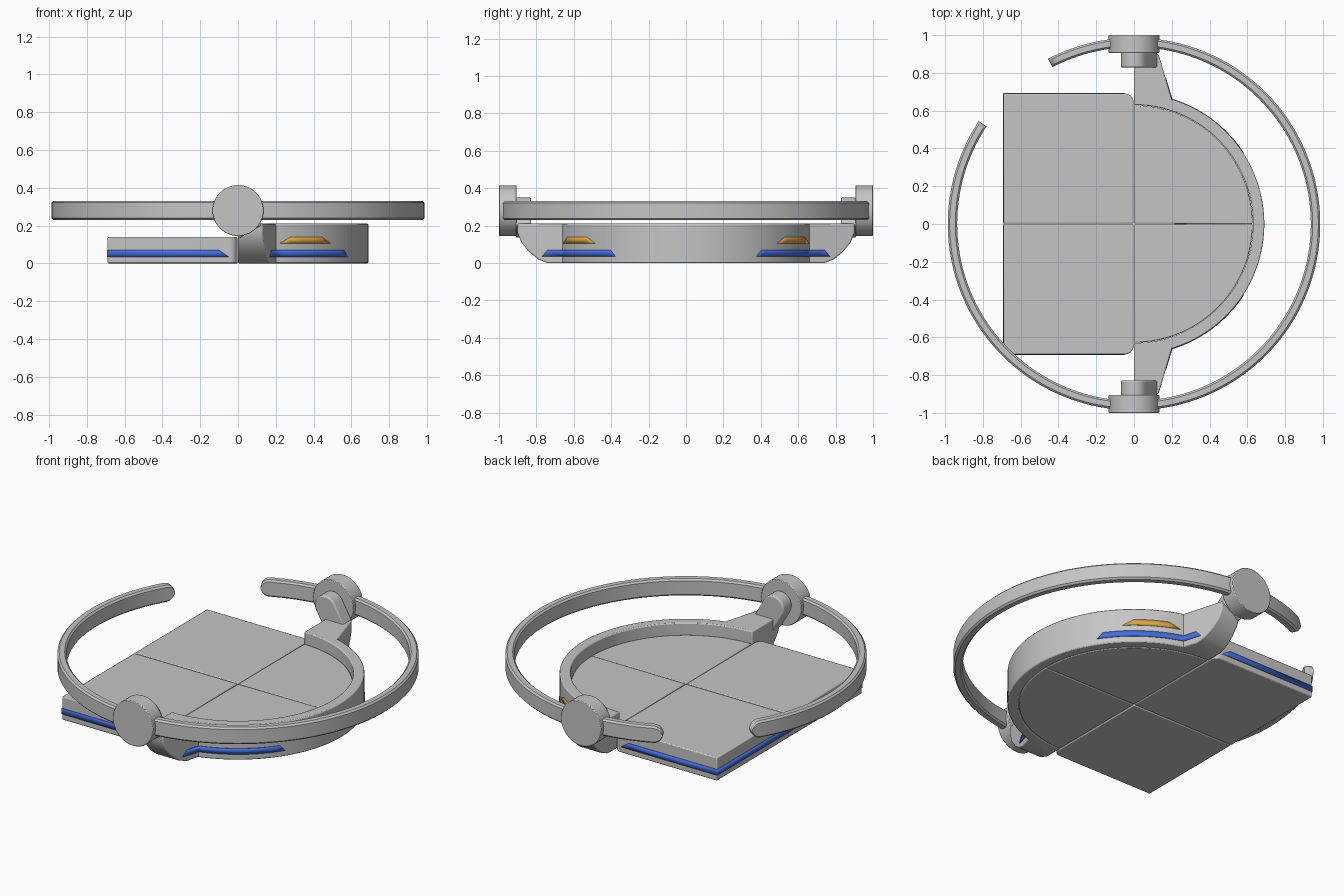
import bpy, bmesh
from math import sin, cos, pi, radians, sqrt

cube = bpy.data.objects.get("Cube")
if cube:
    bpy.data.objects.remove(cube, do_unlink=True)


def material(name, rgb):
    m = bpy.data.materials.new(name)
    m.use_nodes = True
    m.diffuse_color = (*rgb, 1)
    m.node_tree.nodes["Principled BSDF"].inputs["Base Color"].default_value = (*rgb, 1)
    return m


GREY = material("light_grey", (0.56, 0.56, 0.56))
BLUE = material("blue", (0.06, 0.156, 0.72))
ORANGE = material("orange", (0.74, 0.39, 0.06))


def finish(name, bm, mat, bevel=0.0):
    bmesh.ops.recalc_face_normals(bm, faces=bm.faces)
    me = bpy.data.meshes.new(name)
    bm.to_mesh(me)
    bm.free()
    me.materials.append(mat)
    ob = bpy.data.objects.new(name, me)
    bpy.context.collection.objects.link(ob)
    bpy.ops.object.select_all(action='DESELECT')
    ob.select_set(True)
    bpy.context.view_layer.objects.active = ob
    bpy.ops.object.shade_smooth_by_angle(angle=radians(30))
    if bevel:
        mod = ob.modifiers.new("edge_bevel", 'BEVEL')
        mod.width = bevel
        mod.segments = 2
        mod.limit_method = 'ANGLE'
        mod.angle_limit = radians(40)
    return ob


def prism(name, outline, lo, hi, place, bevel):
    """Extrude a 2D outline from lo to hi; place maps (a, b, h) to space."""
    bm = bmesh.new()
    low, high = [[bm.verts.new(place(a, b, h)) for a, b in outline] for h in (lo, hi)]
    bm.faces.new(low)
    bm.faces.new(high)
    n = len(outline)
    for i in range(n):
        j = (i + 1) % n
        bm.faces.new((low[i], low[j], high[j], high[i]))
    return finish(name, bm, GREY, bevel)


def arc(r, a0, a1, n, cx=0.0, cy=0.0):
    return [(cx + r * cos(radians(a0 + (a1 - a0) * i / n)),
             cy + r * sin(radians(a0 + (a1 - a0) * i / n))) for i in range(n + 1)]


def stripe(name, path, z0, z1, mat):
    """Thin painted band along a path, with slanted ends."""
    bm = bmesh.new()
    low = [bm.verts.new((x, y, z0)) for x, y in path]
    high = [bm.verts.new((x, y, z1)) for x, y in path[1:-1]]
    bm.faces.new((low[0], low[1], high[0]))
    for i in range(len(high) - 1):
        bm.faces.new((low[i + 1], low[i + 2], high[i + 1], high[i]))
    bm.faces.new((low[-2], low[-1], high[-1]))
    ob = finish(name, bm, mat)
    mod = ob.modifiers.new("thickness", 'SOLIDIFY')
    mod.thickness = 0.004
    mod.offset = 0


def flank(y):
    """Outer x of the support arm at depth y."""
    return 0.2 - 0.07 * (y - 0.66) / 0.24


RIM, PLATE_R, SIDE = 0.69, 0.628, 0.69
PLATE_TOP, RIM_TOP, AXIS_Z = 0.14, 0.21, 0.28

# Raised half-round rim
prism("half_round_rim", arc(RIM, -90, 90, 72) + arc(PLATE_R + 0.002, 90, -90, 72),
      0, RIM_TOP, lambda a, b, h: (a, b, h), 0.006)

for s, side in ((-1, "front"), (1, "back")):
    def plan(a, b, h, s=s):
        return (a, s * b, h)

    def wall(a, b, h, s=s):
        return (a, s * h, b)

    # Floor plates: quarter round and square
    prism(side + "_round_plate", [(0.002, 0.002)] + arc(PLATE_R, 0, 89.8, 36),
          0, PLATE_TOP, plan, 0.006)
    prism(side + "_square_plate",
          [(-SIDE, 0.002), (-0.002, 0.002)] + arc(0.045, 0, 90, 8, -0.047, SIDE - 0.045)
          + [(-SIDE, SIDE)], 0, PLATE_TOP, plan, 0.006)

    # Support arm with a swept-up underside
    prism(side + "_arm",
          [(0.64, 0), (0.74, 0), (0.79, 0.02), (0.84, 0.06), (0.88, 0.11),
           (0.9, 0.16), (0.9, RIM_TOP), (0.64, RIM_TOP)], 0, 1,
          lambda y, z, t, s=s: (t * flank(y), s * y, z), 0.006)

    # Slanted strut from the arm up to the pivot
    dx, dz, reach = 0.5, -0.866, 0.13
    head = arc(0.07, 30, 210, 16, 0, AXIS_Z)
    foot = [(x + dx * reach, z + dz * reach) for x, z in (head[-1], head[0])]
    prism(side + "_strut", head + foot, 0.828, 0.91, wall, 0.008)

    # Round pivot cap
    prism(side + "_pivot_cap", arc(0.135, 0, 352.5, 47, 0, AXIS_Z), 0.906, 1.0, wall, 0.004)

    # Painted bands on the rim and arm
    r = RIM + 0.001
    blue = arc(r, 33, 73, 14) + [(flank(y) + 0.001, y) for y in (0.74, 0.77)]
    stripe(side + "_rim_blue_band", [(x, s * y) for x, y in blue], 0.035, 0.07, BLUE)
    orange = arc(r, 44.8, 71.5, 5)
    stripe(side + "_rim_orange_mark", [(x, s * y) for x, y in orange], 0.105, 0.14, ORANGE)

# Blue band around the square plates
e = SIDE + 0.001
stripe("square_blue_band", [(-0.05, -e), (-0.1, -e), (-e, -e), (-e, e), (-0.1, e), (-0.05, e)],
       0.035, 0.07, BLUE)

# Open ring with rounded ends
bm = bmesh.new()
R, HW, HH, CH = 0.961, 0.025, 0.051, 0.01
start, end, count = 146.5, 477.5, 160
cap = 0.05 / R
a0, a1 = radians(start), radians(end)
tips = [cap * (1 - cos(pi / 2 * i / 8)) for i in range(8)]
inner = [a0 + cap + (a1 - a0 - 2 * cap) * i / count for i in range(count + 1)]
angles = [a0 + t for t in tips] + inner + [a1 - t for t in reversed(tips)]
loops = []
for a in angles:
    d = min(a - a0, a1 - a, cap) / cap
    h = HH * max(0.08, sqrt(max(0, 1 - (1 - d) ** 2)))
    c = min(CH, h * 0.5)
    section = [(HW, h - c), (HW - c, h), (c - HW, h), (-HW, h - c),
               (-HW, c - h), (c - HW, -h), (HW - c, -h), (HW, c - h)]
    loops.append([bm.verts.new(((R + u) * cos(a), (R + u) * sin(a), AXIS_Z + v))
                  for u, v in section])
for p, q in zip(loops, loops[1:]):
    for i in range(8):
        j = (i + 1) % 8
        bm.faces.new((p[i], p[j], q[j], q[i]))
bm.faces.new(loops[0])
bm.faces.new(loops[-1])
finish("open_ring", bm, GREY)
